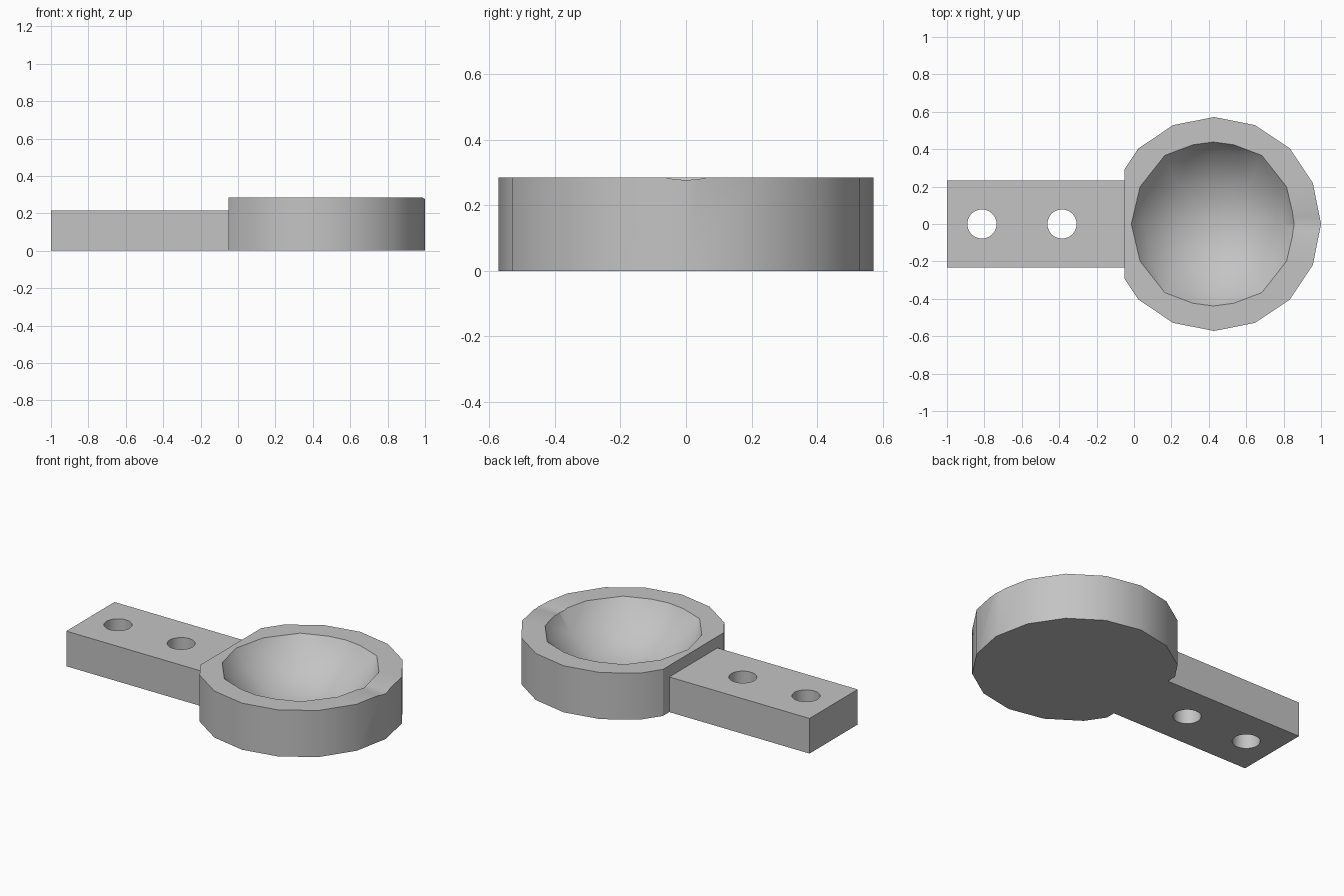
import bpy
import bmesh
from math import pi, radians
from mathutils import Matrix, Vector

cube = bpy.data.objects.get("Cube")
if cube:
    bpy.data.objects.remove(cube, do_unlink=True)

CUP_X, CUP_R, CUP_H = 0.428, 0.572, 0.285
BALL_R, BALL_Z = 0.52, 0.547
FLAT_X = -0.05

grey = bpy.data.materials.new("plain grey")
grey.use_nodes = True
COLOUR = (0.55, 0.55, 0.55, 1)
grey.diffuse_color = COLOUR
grey.node_tree.nodes["Principled BSDF"].inputs["Base Color"].default_value = COLOUR


def make_object(name, bm):
    bmesh.ops.recalc_face_normals(bm, faces=bm.faces)
    mesh = bpy.data.meshes.new(name)
    bm.to_mesh(mesh)
    bm.free()
    mesh.materials.append(grey)
    obj = bpy.data.objects.new(name, mesh)
    bpy.context.collection.objects.link(obj)
    return obj


def cylinder(radius, depth, sides, matrix):
    bm = bmesh.new()
    bmesh.ops.create_cone(bm, cap_ends=True, segments=sides, radius1=radius,
                          radius2=radius, depth=depth, matrix=matrix)
    return bm


def carve(obj, cutters):
    bpy.context.view_layer.objects.active = obj
    for cutter in cutters:
        cutter.hide_render = True
        mod = obj.modifiers.new("carve", "BOOLEAN")
        mod.operation = "DIFFERENCE"
        mod.solver = "EXACT"
        mod.object = cutter
        bpy.ops.object.modifier_apply(modifier=mod.name)
        bpy.data.objects.remove(cutter, do_unlink=True)


def smooth(obj):
    bpy.ops.object.select_all(action="DESELECT")
    obj.select_set(True)
    bpy.context.view_layer.objects.active = obj
    bpy.ops.object.shade_smooth_by_angle(angle=radians(30))


# Cup: sixteen-sided disc with a flat where the handle meets it
bm = cylinder(CUP_R, CUP_H, 16, Matrix.Translation((CUP_X, 0, CUP_H / 2)))
# Put a corner on the +x axis whatever the primitive's starting angle
corner = max(bm.verts, key=lambda v: v.co.x).co
if abs(corner.y) > 0.01:
    bmesh.ops.rotate(bm, verts=bm.verts, cent=(CUP_X, 0, 0),
                     matrix=Matrix.Rotation(pi / 16, 3, "Z"))
cut = bmesh.ops.bisect_plane(bm, geom=bm.verts[:] + bm.edges[:] + bm.faces[:],
                             plane_co=(FLAT_X, 0, 0), plane_no=(1, 0, 0),
                             clear_inner=True)
rim_edges = [e for e in cut["geom_cut"] if isinstance(e, bmesh.types.BMEdge)]
bmesh.ops.holes_fill(bm, edges=rim_edges, sides=0)
cup = make_object("cup", bm)

# Hollow: faceted ball lying on its side
bm = bmesh.new()
bmesh.ops.create_uvsphere(
    bm, u_segments=16, v_segments=8, radius=BALL_R,
    matrix=Matrix.Translation((CUP_X - 0.004, 0, BALL_Z)) @ Matrix.Rotation(pi / 2, 4, "X"))
ball = make_object("hollow_cutter", bm)

# Shallow pouring groove across the outer rim
groove = make_object("groove_cutter", cylinder(
    0.27, 0.7, 48,
    Matrix.Translation((CUP_X + 0.35, 0, BALL_Z)) @ Matrix.Rotation(pi / 2, 4, "Y")))
carve(cup, [ball, groove])
smooth(cup)

# Handle: flat bar with two round holes
bm = bmesh.new()
bmesh.ops.create_cube(bm, size=1)
bmesh.ops.scale(bm, verts=bm.verts, vec=Vector((1 + FLAT_X, 0.466, 0.215)))
bmesh.ops.translate(bm, verts=bm.verts, vec=((FLAT_X - 1) / 2, 0, 0.1075))
handle = make_object("handle", bm)
carve(handle, [
    make_object("hole_cutter", cylinder(0.078, 1, 32, Matrix.Translation((x, 0, 0.1))))
    for x in (-0.813, -0.385)])
smooth(handle)
